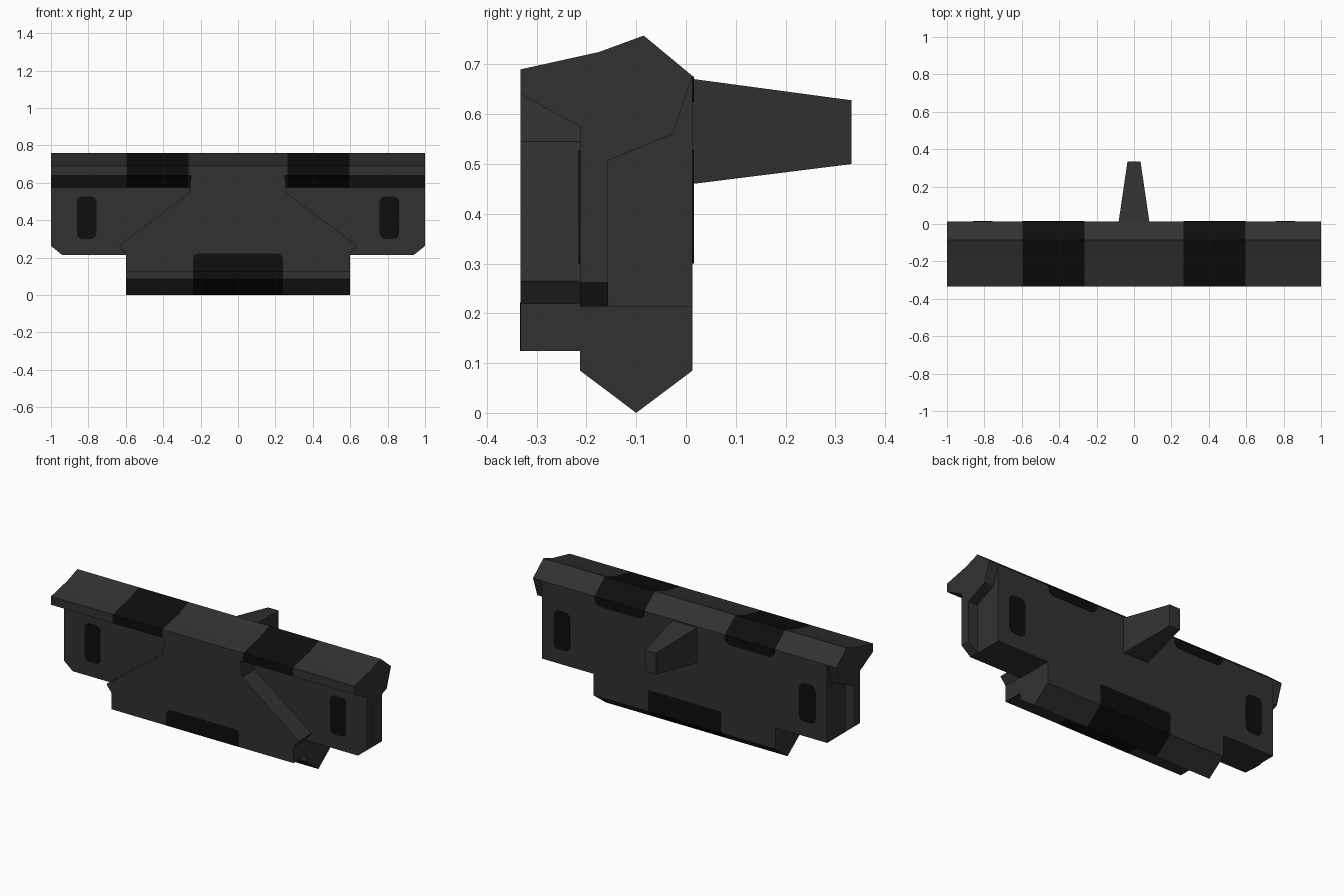
import bpy, bmesh, math

cube = bpy.data.objects.get("Cube")
if cube:
    bpy.data.objects.remove(cube, do_unlink=True)


def make_material(name, value):
    m = bpy.data.materials.new(name)
    m.use_nodes = True
    color = (value, value, value, 1)
    m.diffuse_color = color
    bsdf = m.node_tree.nodes["Principled BSDF"]
    bsdf.inputs["Base Color"].default_value = color
    bsdf.inputs["Roughness"].default_value = 0.7
    return m


GREY = make_material("charcoal grey", 0.031)
BLACK = make_material("soft black", 0.004)


def loft(name, rings, mats=(GREY, BLACK), dark=None):
    """Skin equal-length rings of points, cap both ends, darken faces by a rule."""
    bm = bmesh.new()
    loops = [[bm.verts.new(p) for p in ring] for ring in rings]
    n = len(loops[0])
    for a, b in zip(loops, loops[1:]):
        for i in range(n):
            j = (i + 1) % n
            bm.faces.new((a[i], a[j], b[j], b[i]))
    bm.faces.new(loops[0])
    bm.faces.new(loops[-1])
    bmesh.ops.recalc_face_normals(bm, faces=bm.faces)
    if dark:
        for f in bm.faces:
            f.material_index = int(dark(f.calc_center_median(), f.normal))
    mesh = bpy.data.meshes.new(name)
    bm.to_mesh(mesh)
    bm.free()
    for m in mats:
        mesh.materials.append(m)
    obj = bpy.data.objects.new(name, mesh)
    bpy.context.collection.objects.link(obj)
    bpy.ops.object.select_all(action='DESELECT')
    obj.select_set(True)
    bpy.context.view_layer.objects.active = obj
    bpy.ops.object.shade_smooth_by_angle(angle=math.radians(25))
    return obj


def along_x(name, profile, stations, **kw):
    return loft(name, [[(x, y, z) for y, z in profile] for x in stations], **kw)


def along_y(name, profile, y0, y1, **kw):
    return loft(name, [[(x, y, z) for x, z in profile] for y in (y0, y1)], **kw)


def mirrored(half):
    return half + [(-x, z) for x, z in reversed(half)]


def rounded(x0, x1, z0, z1, r_low, r_high):
    """Rounded rectangle outline with separate lower and upper radii."""
    pts = []
    corners = ((x1, z1, -1, -1, 0, r_high), (x0, z1, 1, -1, 90, r_high),
               (x0, z0, 1, 1, 180, r_low), (x1, z0, -1, 1, 270, r_low))
    for x, z, sx, sz, start, r in corners:
        if r == 0:
            pts.append((x, z))
            continue
        for k in range(5):
            a = math.radians(start + k * 22.5)
            pts.append((x + sx * r + r * math.cos(a), z + sz * r + r * math.sin(a)))
    return pts


FRONT, PLATE, STEP, BACK = -0.333, -0.213, -0.157, 0.013
THIN = 0.003

# Ridged top rail with two dark bands
along_x("top_rail",
        [(FRONT, 0.69), (-0.175, 0.725), (-0.085, 0.758), (BACK, 0.677),
         (-0.027, 0.56), (STEP, 0.507), (PLATE, 0.575), (FRONT, 0.64)],
        (-1, -0.595, -0.265, 0.265, 0.595, 1),
        dark=lambda c, n: 0.265 < abs(c.x) < 0.595 and abs(n.x) < 0.5)

# Wide front plate with clipped lower corners
along_y("front_plate", mirrored([(0.94, 0.214), (1, 0.262), (1, 0.575)]), PLATE, STEP)

# Narrower rear block
along_x("rear_block", [(STEP, 0.213), (BACK, 0.213), (BACK, 0.677),
                       (-0.085, 0.7), (STEP, 0.6)], (-0.94, 0.94))

# V-shaped keel with dark centre
along_x("keel", [(PLATE, 0.215), (PLATE, 0.085), (-0.1, 0), (BACK, 0.085), (BACK, 0.213)],
        (-0.6, -0.24, 0.24, 0.6),
        dark=lambda c, n: abs(c.x) < 0.2 and abs(n.x) < 0.5)

# Raised front shield
along_y("front_shield",
        mirrored([(0.24, 0.124), (0.6, 0.124), (0.6, 0.22), (0.635, 0.265),
                  (0.26, 0.545), (0.25, 0.64)]),
        FRONT, PLATE,
        dark=lambda c, n: n.z < -0.9 and abs(c.x) < 0.2)
along_y("shield_patch", rounded(-0.24, 0.24, 0.124, 0.222, 0, 0.03),
        FRONT - THIN / 3, FRONT + THIN, mats=(BLACK,))

# Dark slots and rear band ends, on both sides
for side, label in ((1, "left"), (-1, "right")):
    xs = sorted((side * 0.757, side * 0.862))
    slot = rounded(*xs, 0.3, 0.527, 0.03, 0.03)
    along_y(label + "_front_slot", slot, PLATE - THIN, PLATE + THIN, mats=(BLACK,))
    along_y(label + "_rear_slot", slot, BACK - THIN, BACK + THIN, mats=(BLACK,))
    xs = sorted((side * 0.265, side * 0.595))
    along_y(label + "_rear_band", rounded(*xs, 0.625, 0.676, 0.04, 0),
            BACK - THIN, BACK + THIN, mats=(BLACK,))

# Tapered rear post
loft("rear_post", [[(-w, y, lo), (w, y, lo), (w, y, hi), (-w, y, hi)]
                   for y, w, lo, hi in ((BACK, 0.082, 0.46, 0.671),
                                        (0.333, 0.035, 0.5, 0.628))])
